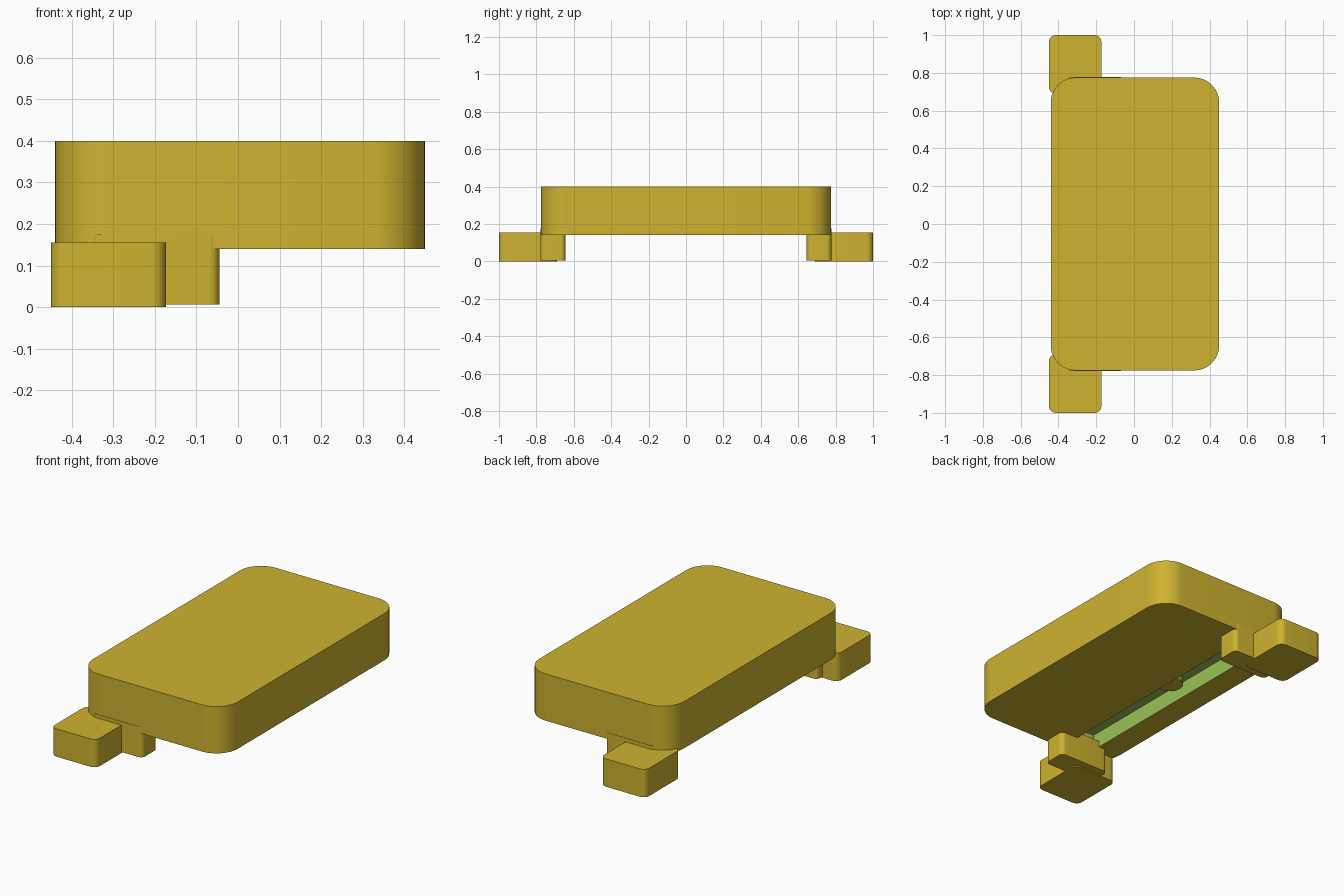
import bpy, bmesh, math

if "Cube" in bpy.data.objects:
    bpy.data.objects.remove(bpy.data.objects["Cube"])


def material(name, rgb):
    m = bpy.data.materials.new(name)
    m.diffuse_color = (*rgb, 1.0)
    m.use_nodes = True
    m.node_tree.nodes["Principled BSDF"].inputs["Base Color"].default_value = m.diffuse_color
    return m


OLIVE = material("olive yellow", (0.62, 0.45, 0.03))
GREEN = material("slot green", (0.33, 0.54, 0.095))


def rounded_block(name, x0, x1, y0, y1, z0, z1, r, steps=8):
    """Upright block with rounded vertical edges."""
    bm = bmesh.new()
    ring = []
    corners = [(x1 - r, y1 - r), (x0 + r, y1 - r), (x0 + r, y0 + r), (x1 - r, y0 + r)]
    for i, (cx, cy) in enumerate(corners):
        for k in range(steps + 1):
            a = math.pi / 2 * (i + k / steps)
            ring.append(bm.verts.new((cx + r * math.cos(a), cy + r * math.sin(a), z0)))
    base = bm.faces.new(ring)
    top = bmesh.ops.extrude_face_region(bm, geom=[base])["geom"]
    for v in top:
        if isinstance(v, bmesh.types.BMVert):
            v.co.z = z1
    bmesh.ops.recalc_face_normals(bm, faces=bm.faces)
    me = bpy.data.meshes.new(name)
    bm.to_mesh(me)
    bm.free()
    ob = bpy.data.objects.new(name, me)
    bpy.context.collection.objects.link(ob)
    me.materials.append(OLIVE)
    return ob


def smooth(ob):
    bpy.ops.object.select_all(action='DESELECT')
    ob.select_set(True)
    bpy.context.view_layer.objects.active = ob
    bpy.ops.object.shade_smooth_by_angle(angle=math.radians(30))


# Main body with a long slot cut in its underside
body = rounded_block("body", -0.44, 0.45, -0.775, 0.775, 0.14, 0.40, 0.13, 12)
cutter = rounded_block("slot_cutter", -0.30, -0.15, -0.69, 0.69, 0.05, 0.23, 0.005, 1)
cutter.hide_render = True
mod = body.modifiers.new("slot", 'BOOLEAN')
mod.operation = 'DIFFERENCE'
mod.solver = 'EXACT'
mod.object = cutter
bpy.context.view_layer.objects.active = body
bpy.ops.object.modifier_apply(modifier=mod.name)
bpy.data.objects.remove(cutter)

# Slot walls and ceiling are green
body.data.materials.clear()
body.data.materials.append(OLIVE)
body.data.materials.append(GREEN)
for p in body.data.polygons:
    c = p.center
    inside = -0.31 < c.x < -0.14 and abs(c.y) < 0.7 and 0.145 < c.z < 0.24
    p.material_index = 1 if inside else 0
smooth(body)

# Feet and the inner brackets that join them to the body, at both ends
for side, s in (("front", -1), ("back", 1)):
    ya, yb = sorted((s * 0.69, s * 1.0))
    smooth(rounded_block(side + "_foot", -0.45, -0.173, ya, yb, 0.0, 0.155, 0.035))
    ya, yb = sorted((s * 0.645, s * 0.777))
    smooth(rounded_block(side + "_bracket", -0.355, -0.045, ya, yb, 0.006, 0.175, 0.025))

# Round peg in the middle of the slot
bpy.ops.mesh.primitive_cylinder_add(vertices=32, radius=0.073, depth=0.05,
                                    location=(-0.225, 0.02, 0.225))
peg = bpy.context.object
peg.name = "slot_peg"
peg.data.materials.append(OLIVE)
smooth(peg)
